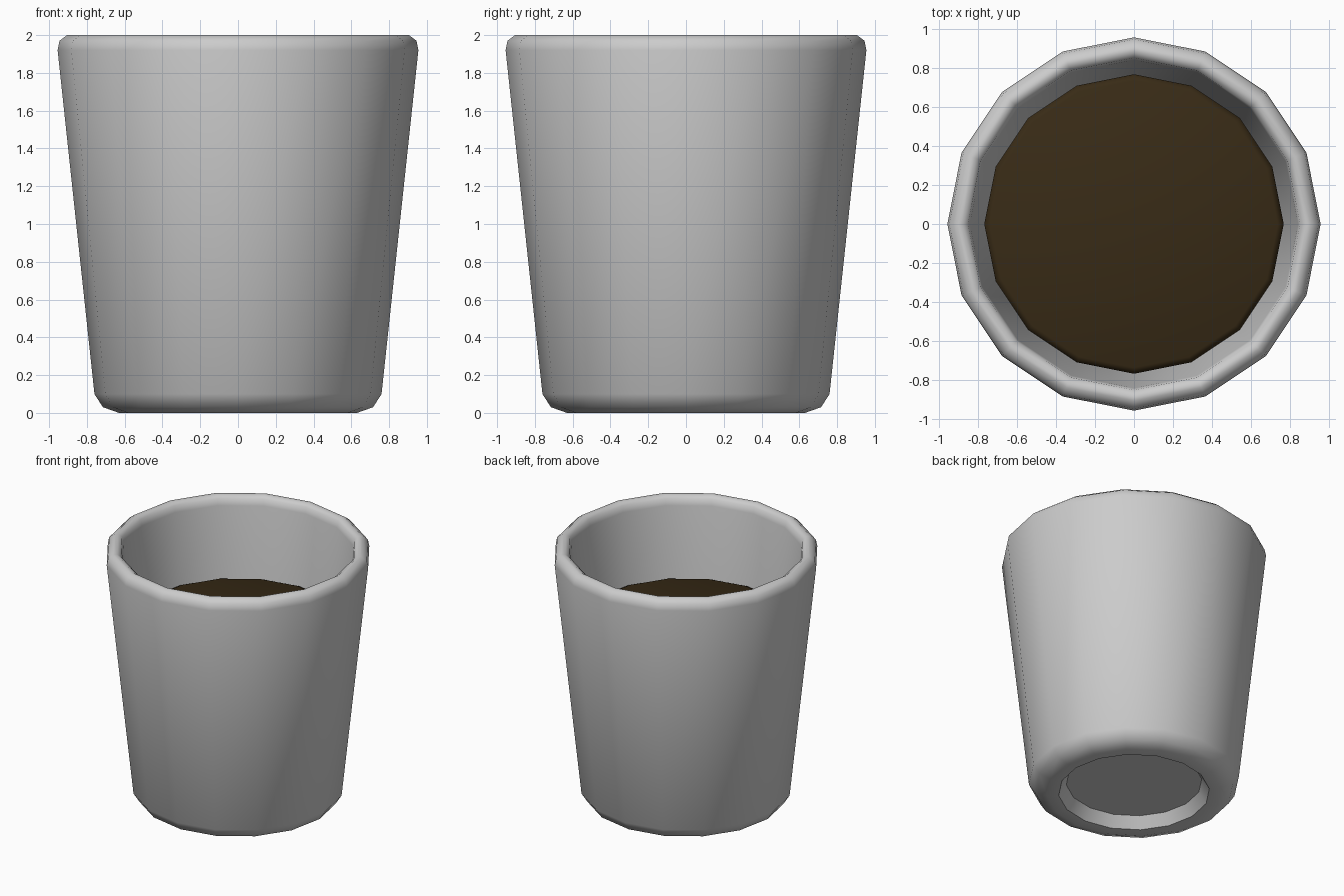
import bpy
import bmesh
from math import cos, sin, tau, radians

if "Cube" in bpy.data.objects:
    bpy.data.objects.remove(bpy.data.objects["Cube"])

SIDES = 16


def lathe(name, profile, smooth_angle):
    """Revolve (radius, z) points around z; both ends are capped."""
    bm = bmesh.new()
    rings = [[bm.verts.new((r * cos(tau * i / SIDES), r * sin(tau * i / SIDES), z))
              for i in range(SIDES)] for r, z in profile]
    for a, b in zip(rings, rings[1:]):
        for i in range(SIDES):
            j = (i + 1) % SIDES
            bm.faces.new((a[i], a[j], b[j], b[i]))
    bm.faces.new(rings[0])
    bm.faces.new(rings[-1])
    bmesh.ops.recalc_face_normals(bm, faces=bm.faces)
    mesh = bpy.data.meshes.new(name)
    bm.to_mesh(mesh)
    bm.free()
    obj = bpy.data.objects.new(name, mesh)
    bpy.context.collection.objects.link(obj)
    bpy.ops.object.select_all(action='DESELECT')
    obj.select_set(True)
    bpy.context.view_layer.objects.active = obj
    bpy.ops.object.shade_smooth_by_angle(angle=radians(smooth_angle))
    return obj


# Cup: recessed foot, rounded base, tapered wall, rounded rim, inner wall and floor
lathe("cup", [
    (0.49, 0.085), (0.545, 0.0),
    (0.63, 0.0), (0.715, 0.03), (0.76, 0.10),
    (0.955, 1.92), (0.945, 1.97), (0.905, 2.0),
    (0.88, 2.0), (0.85, 1.98), (0.84, 1.93),
    (0.775, 1.40), (0.64, 0.25), (0.56, 0.18),
], 50)

# Coffee: dark liquid with a softly rounded edge
coffee = lathe("coffee", [
    (0.60, 0.30), (0.755, 1.33), (0.766, 1.385), (0.735, 1.40),
], 80)
mat = bpy.data.materials.new("dark_coffee")
mat.diffuse_color = (0.04, 0.024, 0.008, 1.0)
mat.use_nodes = True
mat.node_tree.nodes["Principled BSDF"].inputs["Base Color"].default_value = mat.diffuse_color
coffee.data.materials.append(mat)
